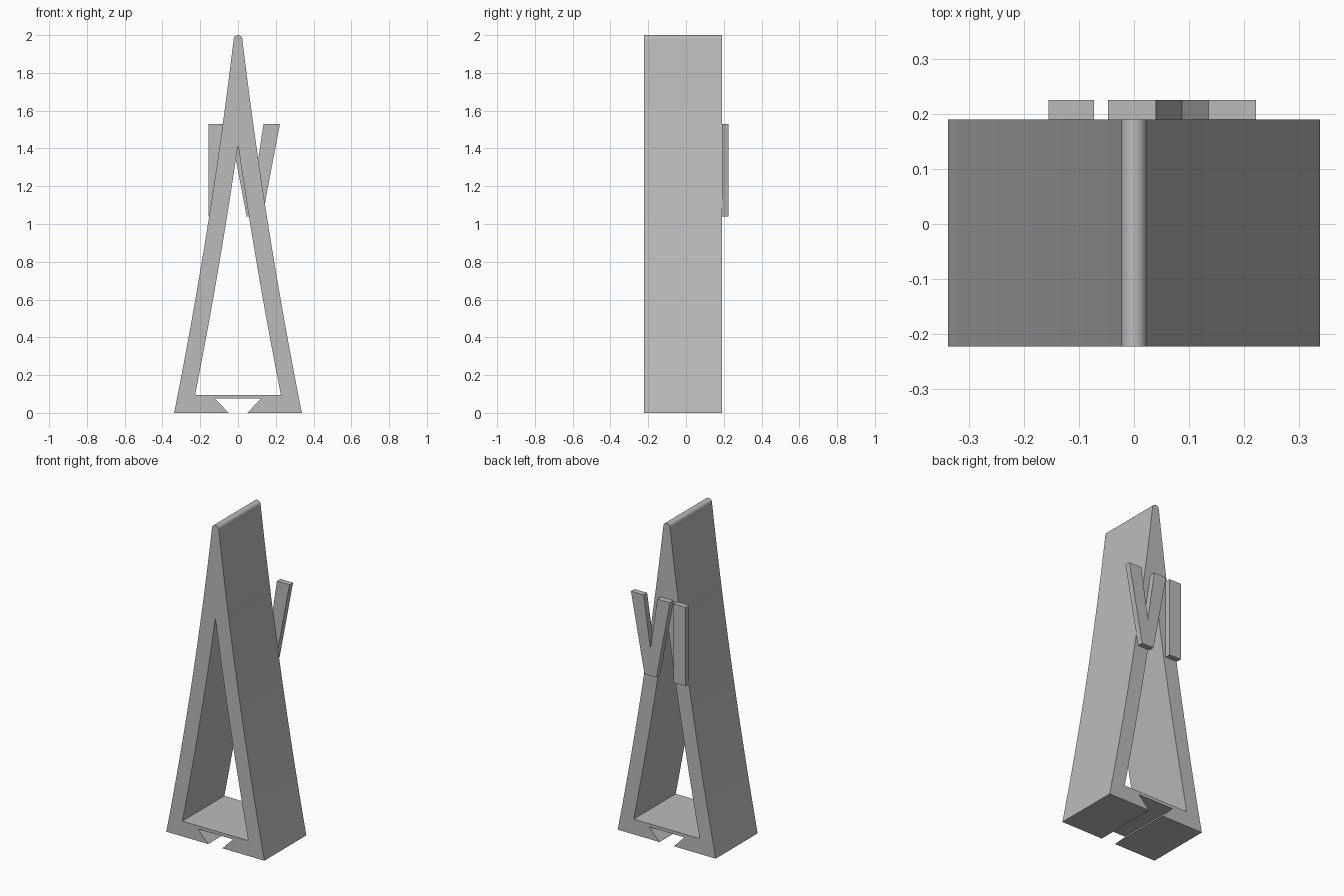
import bpy, bmesh, math

cube = bpy.data.objects.get("Cube")
if cube:
    bpy.data.objects.remove(cube, do_unlink=True)

grey = bpy.data.materials.new("plain_grey")
grey.use_nodes = True
colour = (0.5, 0.5, 0.5, 1)
grey.diffuse_color = colour
grey.node_tree.nodes["Principled BSDF"].inputs["Base Color"].default_value = colour

FRONT, BACK, RAISED = -0.223, 0.19, 0.225
CAP_Z, CAP_R, FOOT, WALL = 1.977, 0.023, 0.338, 0.092


def prism(name, loops, y0, y1):
    """Fill closed (x, z) outlines, inner ones as holes, and extrude along y."""
    bm = bmesh.new()
    edges = []
    for loop in loops:
        verts = [bm.verts.new((x, y0, z)) for x, z in loop]
        edges += [bm.edges.new((v, verts[i - 1])) for i, v in enumerate(verts)]
    bmesh.ops.triangle_fill(bm, use_beauty=True, edges=edges)
    result = bmesh.ops.extrude_face_region(bm, geom=bm.faces[:])
    moved = [g for g in result["geom"] if isinstance(g, bmesh.types.BMVert)]
    bmesh.ops.translate(bm, verts=moved, vec=(0, y1 - y0, 0))
    bmesh.ops.recalc_face_normals(bm, faces=bm.faces[:])
    mesh = bpy.data.meshes.new(name)
    bm.to_mesh(mesh)
    bm.free()
    mesh.materials.append(grey)
    obj = bpy.data.objects.new(name, mesh)
    bpy.context.collection.objects.link(obj)
    bpy.ops.object.select_all(action='DESELECT')
    obj.select_set(True)
    bpy.context.view_layer.objects.active = obj
    bpy.ops.object.shade_smooth_by_angle(angle=math.radians(30))
    return obj


def half_width(z):
    """Slightly concave flank, from the foot up to the rounded ridge."""
    t = z / CAP_Z
    return FOOT + (CAP_R - FOOT) * t - 0.078 * t * (1 - t)


def mirrored(points):
    return points + [(-x, z) for x, z in reversed(points)]


# Tower: dovetail slot below, curved flanks, rounded ridge
steps = 20
slot = [(0.122, 0.075), (0.049, 0)]
flank = [(half_width(CAP_Z * i / steps), CAP_Z * i / steps) for i in range(steps)]
ridge = [(CAP_R * math.cos(a), CAP_Z + CAP_R * math.sin(a))
         for a in (math.pi / 2 * i / 8 for i in range(8))]
outline = mirrored(slot + flank + ridge)
outline.insert(len(outline) // 2, (0, CAP_Z + CAP_R))

# Tall pointed opening that follows the flanks
floor, peak = 0.095, 1.42
sides = []
for i in range(steps):
    z = floor + (peak - floor) * i / steps
    end_gap = half_width(peak) - WALL
    sides.append((half_width(z) - WALL - end_gap * i / steps, z))
opening = mirrored(sides)
opening.insert(steps, (0, peak))
prism("tower_frame", [outline, opening], FRONT, BACK)

# Raised straight bar and forked prong on the rear
low, high = 1.04, 1.53
prism("straight_rear_bar",
      [[(-0.155, low), (-0.073, low), (-0.073, high), (-0.155, high)]], BACK, RAISED)
centre = 0.0875
fork = [(0.0415, low), (0.1345, high), (0.0475, high)]
fork = mirrored([(0.0415, low), (0.1345, high), (0.0475, high)])
fork.insert(3, (0, 1.21))
prism("forked_rear_prong", [[(x + centre, z) for x, z in fork]], BACK, RAISED)
